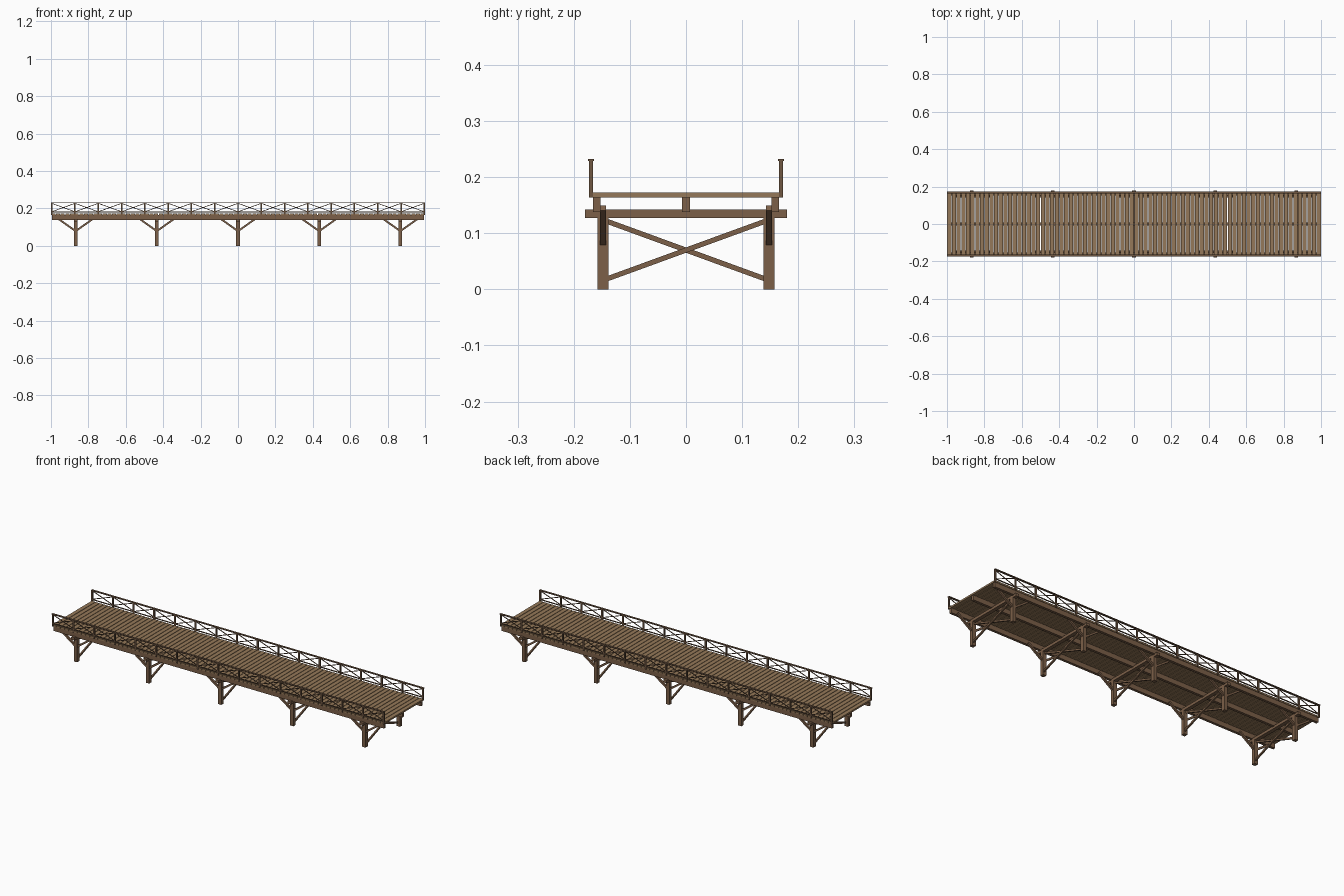
import bpy, bmesh, math, random
from mathutils import Vector, Matrix

if "Cube" in bpy.data.objects:
    bpy.data.objects.remove(bpy.data.objects["Cube"])

random.seed(4)

def material(name, rgb):
    m = bpy.data.materials.new(name)
    m.diffuse_color = (*rgb, 1)
    m.use_nodes = True
    m.node_tree.nodes["Principled BSDF"].inputs["Base Color"].default_value = m.diffuse_color
    return m

timber = material("timber", (0.20, 0.115, 0.065))
plank_wood = material("plank_wood", (0.30, 0.19, 0.10))
rail_wood = material("rail_wood", (0.16, 0.095, 0.055))

def add_box(bm, center, size):
    mat = Matrix.Translation(center) @ Matrix.Diagonal((*size, 1))
    bmesh.ops.create_cube(bm, size=1, matrix=mat)

def add_beam(bm, a, b, width, depth):
    """Beam from a to b; width runs sideways, depth in the beam's plane."""
    a, b = Vector(a), Vector(b)
    d = b - a
    z = d.normalized()
    side = z.cross(Vector((0, 0, 1))).normalized()
    other = z.cross(side)
    rot = Matrix((side, other, z)).transposed().to_4x4()
    mat = Matrix.Translation((a + b) / 2) @ rot @ Matrix.Diagonal((width, depth, d.length, 1))
    bmesh.ops.create_cube(bm, size=1, matrix=mat)

def finish(name, bm, mat):
    bmesh.ops.recalc_face_normals(bm, faces=bm.faces)
    me = bpy.data.meshes.new(name)
    bm.to_mesh(me)
    bm.free()
    me.materials.append(mat)
    bpy.context.collection.objects.link(bpy.data.objects.new(name, me))

# Deck planks with narrow gaps
bm = bmesh.new()
count = 80
pitch = 2 / count
for i in range(count):
    add_box(bm, (-1 + (i + 0.5) * pitch, random.uniform(-0.001, 0.001), 0.168),
            (pitch - 0.003, 0.338, 0.009))
finish("deck_planks", bm, plank_wood)

# Long stringers under the deck
bm = bmesh.new()
for y in (-0.159, 0, 0.159):
    add_box(bm, (0, y, 0.151), (1.99, 0.014, 0.026))
finish("stringers", bm, timber)

# Support bents
bents = [-0.868 + 0.434 * i for i in range(5)]
posts, caps, knees, crosses = (bmesh.new() for _ in range(4))
for x in bents:
    add_box(caps, (x, 0, 0.1345), (0.02, 0.36, 0.015))
    for s in (-1, 1):
        add_box(posts, (x, s * 0.148, 0.065), (0.02, 0.02, 0.13))
        # X bracing between the two posts
        add_beam(crosses, (x + s * 0.004, -s * 0.14, 0.019),
                 (x + s * 0.004, s * 0.14, 0.121), 0.008, 0.009)
        # knee braces along the bridge
        for d in (-1, 1):
            add_beam(knees, (x + d * 0.005, s * 0.148, 0.082),
                     (x + d * 0.094, s * 0.148, 0.145), 0.011, 0.010)
finish("support_posts", posts, timber)
finish("cap_beams", caps, timber)
finish("knee_braces", knees, timber)
finish("cross_braces", crosses, timber)

# Railings on both sides
rposts, rails, lattice = (bmesh.new() for _ in range(3))
panels = 16
xs = [-0.996 + 1.992 * i / panels for i in range(panels + 1)]
for s in (-1, 1):
    y = s * 0.1695
    for x in xs:
        add_box(rposts, (x, y, 0.197), (0.008, 0.007, 0.066))
    add_box(rails, (0, y, 0.2305), (2.0, 0.011, 0.004))
    add_box(rails, (0, y, 0.180), (1.992, 0.005, 0.004))
    for a, b in zip(xs, xs[1:]):
        add_beam(lattice, (a, y - 0.001, 0.182), (b, y - 0.001, 0.227), 0.003, 0.0035)
        add_beam(lattice, (a, y + 0.001, 0.227), (b, y + 0.001, 0.182), 0.003, 0.0035)
finish("railing_posts", rposts, rail_wood)
finish("railing_rails", rails, rail_wood)
finish("railing_lattice", lattice, rail_wood)
